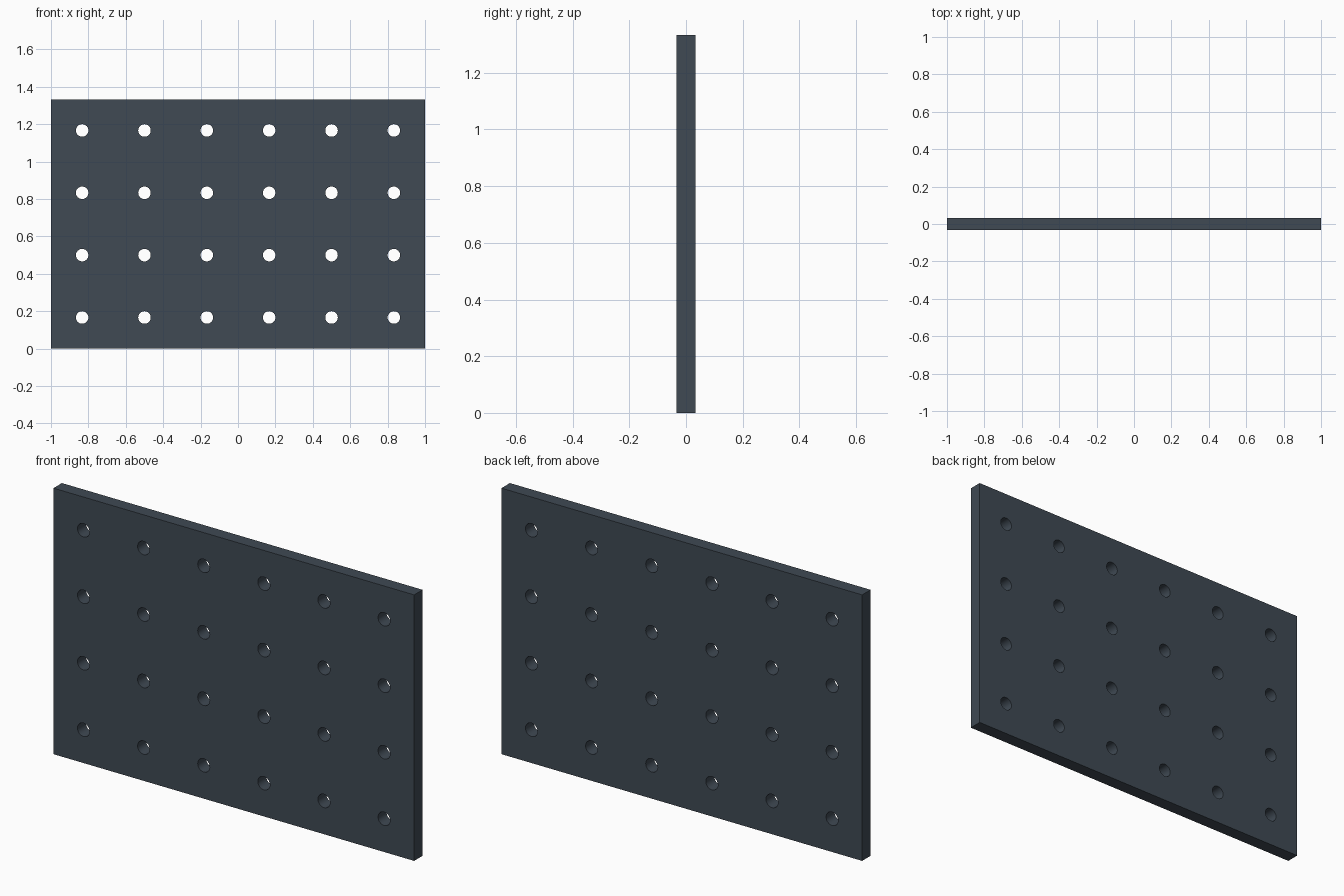
import bpy, bmesh
from math import sin, cos, pi, radians

if "Cube" in bpy.data.objects:
    bpy.data.objects.remove(bpy.data.objects["Cube"])

COLS, ROWS = 6, 4
PITCH = 1 / 3
THICK = 0.0667
HOLE_R = 0.0335
SEGS = 32

bm = bmesh.new()


def cell(cx, cz):
    """One square tile of the front face with a round hole in it."""
    inner, outer = [], []
    for i in range(SEGS):
        c, s = cos(2 * pi * i / SEGS), sin(2 * pi * i / SEGS)
        k = PITCH / 2 / max(abs(c), abs(s))
        inner.append(bm.verts.new((cx + HOLE_R * c, -THICK / 2, cz + HOLE_R * s)))
        outer.append(bm.verts.new((cx + k * c, -THICK / 2, cz + k * s)))
    for i in range(SEGS):
        j = (i + 1) % SEGS
        bm.faces.new((inner[i], outer[i], outer[j], inner[j]))


# Front sheet: a grid of pierced tiles
for col in range(COLS):
    for row in range(ROWS):
        cell((col - (COLS - 1) / 2) * PITCH, (row + 0.5) * PITCH)
bmesh.ops.remove_doubles(bm, verts=bm.verts[:], dist=1e-4)

# Thickness: extrude the sheet to the back, keeping the front
ext = bmesh.ops.extrude_face_region(bm, geom=bm.faces[:], use_keep_orig=True)
moved = [g for g in ext["geom"] if isinstance(g, bmesh.types.BMVert)]
bmesh.ops.translate(bm, verts=moved, vec=(0, THICK, 0))
bmesh.ops.recalc_face_normals(bm, faces=bm.faces[:])

mesh = bpy.data.meshes.new("perforated_panel")
bm.to_mesh(mesh)
bm.free()
panel = bpy.data.objects.new("perforated_panel", mesh)
bpy.context.collection.objects.link(panel)

# Dark slate finish
mat = bpy.data.materials.new("dark_slate")
mat.diffuse_color = (0.05, 0.067, 0.087, 1)
mat.use_nodes = True
mat.node_tree.nodes["Principled BSDF"].inputs["Base Color"].default_value = mat.diffuse_color
mesh.materials.append(mat)

# Smooth hole walls, sharp rims
bpy.context.view_layer.objects.active = panel
panel.select_set(True)
bpy.ops.object.shade_smooth_by_angle(angle=radians(30))
